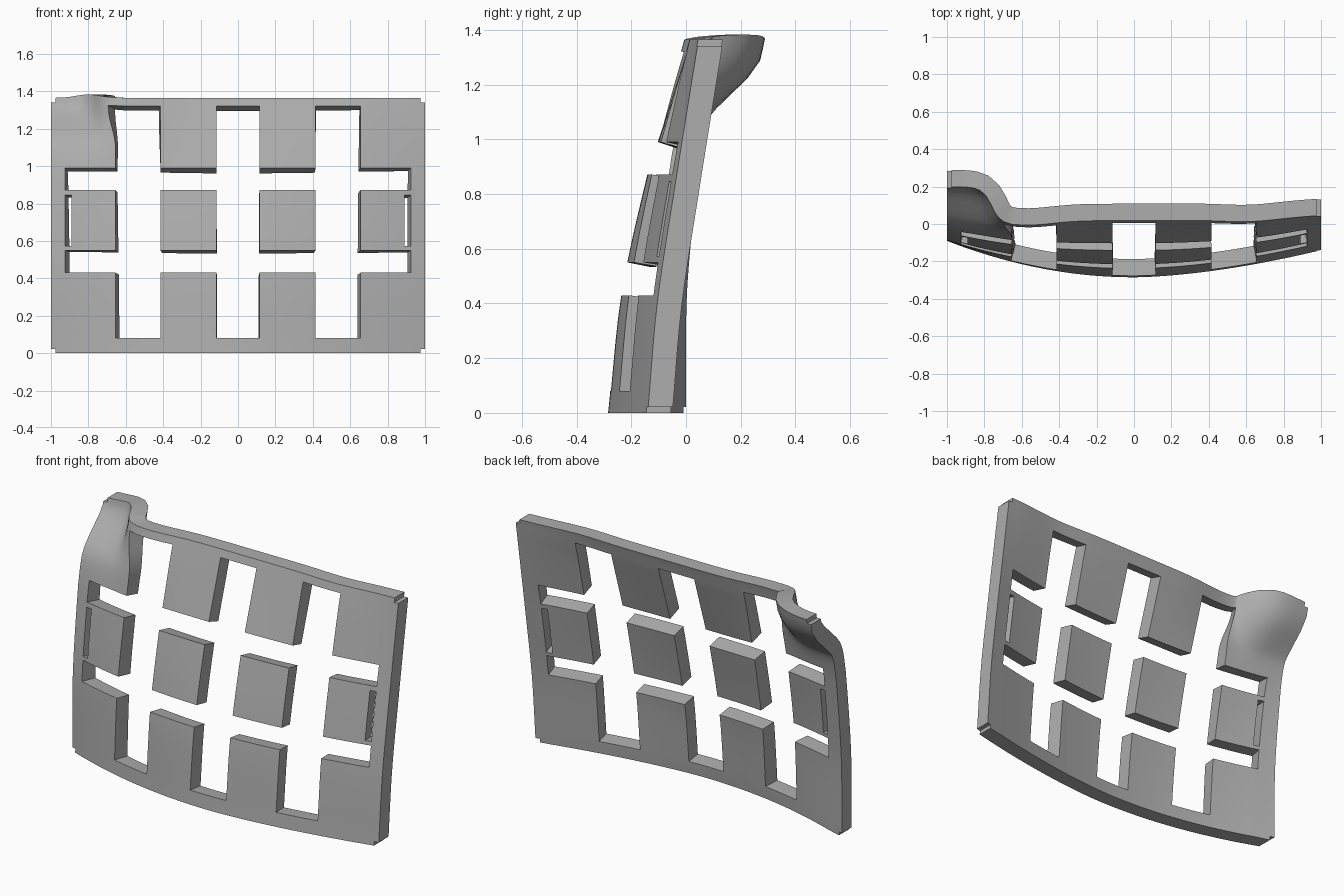
import bpy, bmesh
from math import exp
from mathutils import Vector

if "Cube" in bpy.data.objects:
    bpy.data.objects.remove(bpy.data.objects["Cube"])

THICK = 0.09
TOP = 1.365
STEP = 0.035

grey = bpy.data.materials.new("plain_grey")
grey.use_nodes = True
grey.diffuse_color = (0.42, 0.42, 0.42, 1)
grey.node_tree.nodes["Principled BSDF"].inputs["Base Color"].default_value = grey.diffuse_color


def curve(knots, t):
    """Smooth curve through (position, value) knots."""
    t = min(max(t, knots[0][0]), knots[-1][0])
    i = next(k for k in range(len(knots) - 1) if t <= knots[k + 1][0])

    def slope(k):
        a, b = knots[max(k - 1, 0)], knots[min(k + 1, len(knots) - 1)]
        return (b[1] - a[1]) / (b[0] - a[0])
    (t0, v0), (t1, v1) = knots[i], knots[i + 1]
    h = t1 - t0
    u = (t - t0) / h
    return (v0 * (1 + 2 * u) * (1 - u) ** 2 + slope(i) * h * u * (1 - u) ** 2
            + v1 * u * u * (3 - 2 * u) + slope(i + 1) * h * u * u * (u - 1))


def ease(a, b, t):
    u = min(max((t - a) / (b - a), 0), 1)
    return u * u * (3 - 2 * u)


# Depth of the front face along the middle and both side edges
MIDDLE = [(0, -0.285), (0.43, -0.238), (0.87, -0.142), (1.0, -0.1), (1.37, 0.02)]
LEFT = [(0, -0.14), (0.4, -0.105), (0.8, -0.045), (1.37, 0.047)]
RIGHT = [(0, -0.09), (0.4, -0.088), (0.65, -0.07), (1.0, -0.03), (1.37, 0.02)]
# Flared upper corner: backward sweep by height, and its fade across the width
FLARE = [(0.95, 0), (1.08, 0.01), (1.15, 0.035), (1.25, 0.12), (1.31, 0.17), (1.37, 0.18)]
FADE = [(-1, 1), (-0.86, 0.99), (-0.8, 0.85), (-0.72, 0.32), (-0.64, 0.05), (-0.57, 0)]


def front_point(x, z):
    mid = curve(MIDDLE, z)
    side = curve(LEFT if x > 0 else RIGHT, z)
    power = (1.65 if x > 0 else 2) + 0.5 * ease(0.2, 1.0, z)
    y = mid + (side - mid) * abs(x) ** power
    y += curve(FLARE, z) * curve(FADE, x)
    y -= ease(0.8, 1.3, z) * (0.025 * exp(-((x + 0.58) / 0.2) ** 2)
                              + 0.015 * exp(-((x - 0.62) / 0.2) ** 2))
    x -= 0.04 * exp(-((x + 0.66) / 0.08) ** 2) * ease(1.1, 1.32, z)
    z += 0.018 * exp(-((x + 0.8) / 0.09) ** 2) * ease(1.25, TOP, z)
    return Vector((x, y, z))


def back_point(x, z):
    e = 0.004
    dx = front_point(x + e, z) - front_point(x - e, z)
    dz = front_point(x, z + e) - front_point(x, z - e)
    n = dz.cross(dx).normalized()
    # Outer rims stay square to the outline
    if abs(x) > 0.97:
        n.x = 0
    if z < 0.03 or z > TOP - 0.03:
        n.z = 0
    return front_point(x, z) + n.normalized() * THICK


def lines(stops):
    out = [stops[0]]
    for a, b in zip(stops, stops[1:]):
        n = max(1, round((b - a) / STEP))
        out += [a + (b - a) * k / n for k in range(1, n + 1)]
    return out


# Edges of the openings
COL = [0.115, 0.415, 0.655]
SLOT = [0.89, 0.925]
NOTCH = 0.975
half = COL + SLOT + [NOTCH, 1]
XS = lines([-v for v in reversed(half)] + half)
LOW, HIGH = (0.43, 0.55), (0.872, 0.99)
WINDOW = (0.08, 1.322)
SLOT_Z = (0.572, 0.845)
ZS = lines([0, 0.022, WINDOW[0], *LOW, *SLOT_Z, *HIGH, WINDOW[1], TOP - 0.025, TOP])


def inside(v, span):
    return span[0] < v < span[1]


def solid(x, z):
    a = abs(x)
    if a > NOTCH and not inside(z, (0.022, TOP - 0.025)):
        return False
    if inside(z, WINDOW) and (a < COL[0] or inside(a, COL[1:])):
        return False
    if a < SLOT[1] and (inside(z, LOW) or inside(z, HIGH)):
        return False
    return not (inside(a, SLOT) and inside(z, SLOT_Z))


def floating(x, z):
    return abs(x) < COL[1] and inside(z, (LOW[1], HIGH[0]))


def build(name, keep):
    """Curved slab made from every grid cell the rule keeps."""
    bm = bmesh.new()
    cache = {}

    def vert(i, j, back):
        if (i, j, back) not in cache:
            make = back_point if back else front_point
            cache[i, j, back] = bm.verts.new(make(XS[i], ZS[j]))
        return cache[i, j, back]

    cells = {(i, j) for i in range(len(XS) - 1) for j in range(len(ZS) - 1)
             if keep((XS[i] + XS[i + 1]) / 2, (ZS[j] + ZS[j + 1]) / 2)}
    for i, j in cells:
        ring = [(i, j), (i + 1, j), (i + 1, j + 1), (i, j + 1)]
        bm.faces.new([vert(*p, False) for p in ring])
        bm.faces.new([vert(*p, True) for p in reversed(ring)])
        beside = [(i, j - 1), (i + 1, j), (i, j + 1), (i - 1, j)]
        for k, cell in enumerate(beside):
            if cell not in cells:
                p, q = ring[k], ring[(k + 1) % 4]
                bm.faces.new([vert(*q, False), vert(*p, False), vert(*p, True), vert(*q, True)])
    bmesh.ops.recalc_face_normals(bm, faces=bm.faces)
    mesh = bpy.data.meshes.new(name)
    bm.to_mesh(mesh)
    bm.free()
    mesh.materials.append(grey)
    obj = bpy.data.objects.new(name, mesh)
    bpy.context.collection.objects.link(obj)
    bpy.ops.object.select_all(action='DESELECT')
    obj.select_set(True)
    bpy.context.view_layer.objects.active = obj
    bpy.ops.object.shade_smooth_by_angle(angle=0.6)


# Frame with its attached tiles, then the two loose middle tiles
build("panel_frame", lambda x, z: solid(x, z) and not floating(x, z))
build("middle_tile_left", lambda x, z: solid(x, z) and floating(x, z) and x > 0)
build("middle_tile_right", lambda x, z: solid(x, z) and floating(x, z) and x < 0)
